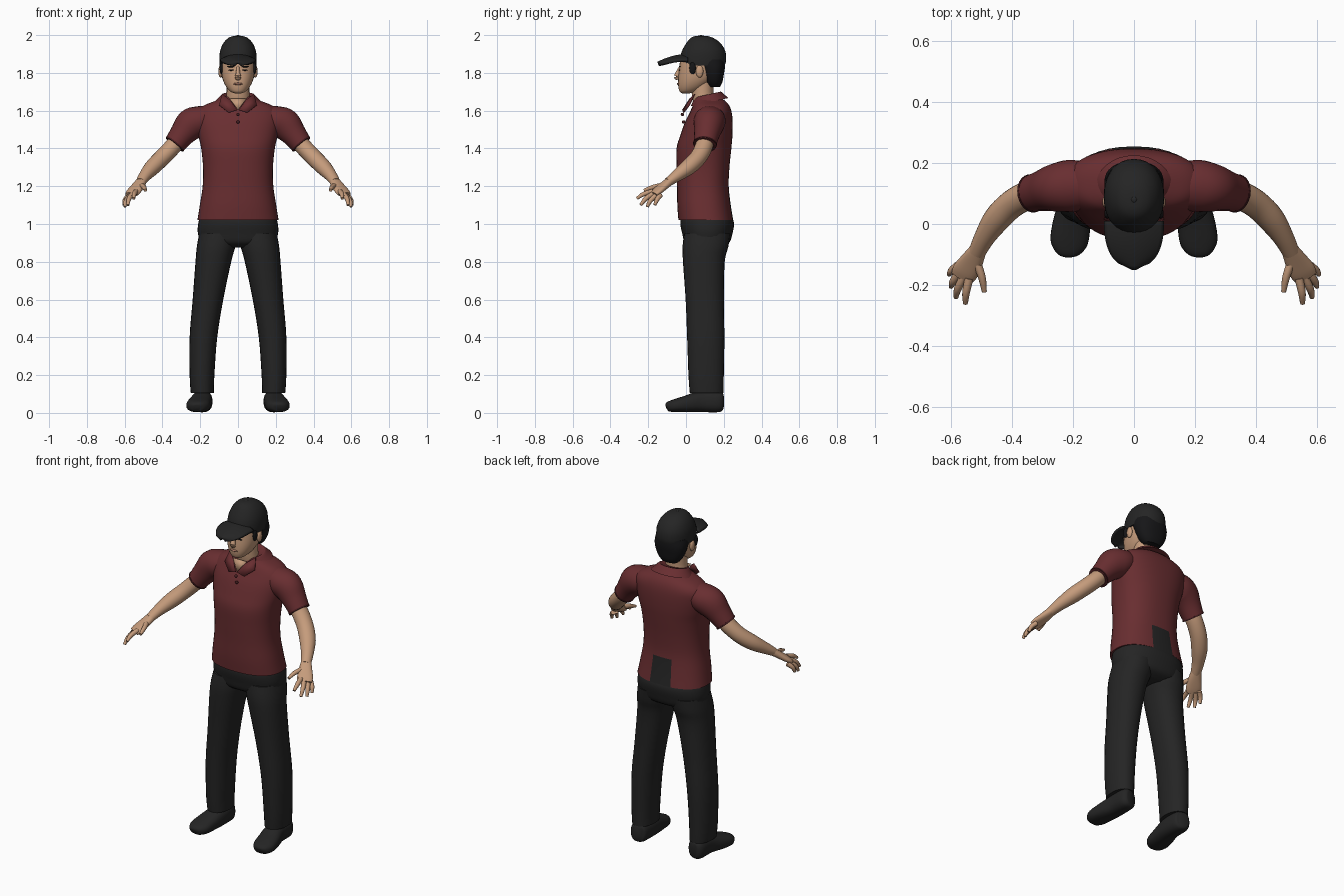
import bpy, bmesh, math
from mathutils import Vector

if "Cube" in bpy.data.objects:
    bpy.data.objects.remove(bpy.data.objects["Cube"])


def material(name, rgb):
    m = bpy.data.materials.new(name)
    m.use_nodes = True
    m.diffuse_color = (*rgb, 1)
    bsdf = next(n for n in m.node_tree.nodes if n.type == "BSDF_PRINCIPLED")
    bsdf.inputs["Base Color"].default_value = (*rgb, 1)
    bsdf.inputs["Roughness"].default_value = 0.8
    return m


SHIRT = material("dark red cloth", (.14, .027, .03))
SEAM = material("deep red trim", (.06, .012, .014))
BLACK = material("black cloth", (.018, .018, .018))
HAIR = material("black hair", (.008, .008, .009))
SKIN = material("skin", (.56, .33, .2))
LIPS = material("lips", (.4, .19, .13))


def finish(name, bm, mats, mirror=False, angle=50):
    bmesh.ops.recalc_face_normals(bm, faces=bm.faces)
    mesh = bpy.data.meshes.new(name)
    bm.to_mesh(mesh)
    bm.free()
    obj = bpy.data.objects.new(name, mesh)
    bpy.context.collection.objects.link(obj)
    for m in mats:
        mesh.materials.append(m)
    bpy.ops.object.select_all(action="DESELECT")
    obj.select_set(True)
    bpy.context.view_layer.objects.active = obj
    bpy.ops.object.shade_smooth_by_angle(angle=math.radians(angle))
    if mirror:
        obj.modifiers.new("Mirror", "MIRROR")
    return obj


def smooth_rows(rows, steps):
    """Catmull-Rom interpolation of every value in the rows."""
    out = []
    for i in range(len(rows) - 1):
        p = [rows[max(0, min(len(rows) - 1, i + k))] for k in (-1, 0, 1, 2)]
        for s in range(steps):
            t = s / steps
            out.append([b + t / 2 * (c - a + t * (2 * a - 5 * b + 4 * c - d + t * (3 * (b - c) + d - a)))
                        for a, b, c, d in zip(*p)])
    return out + [list(rows[-1])]


def loft(name, mats, rows, upright=False, mirror=False, segs=24, power=2, steps=4, tilt=0, rule=None):
    """Skin rings (x, y, z, width radius, other radius) along a path or straight up."""
    rows = smooth_rows(rows, steps)
    bm = bmesh.new()
    rings = []
    for i, (x, y, z, ra, rb) in enumerate(rows):
        a, b = Vector((1, 0, 0)), Vector((0, 1, tilt))
        if not upright:
            t = Vector(rows[min(i + 1, len(rows) - 1)][:3]) - Vector(rows[max(i - 1, 0)][:3])
            a = t.cross(Vector((0, 0, 1))).normalized()
            b = a.cross(t).normalized()
        ring = []
        for k in range(segs):
            u = math.tau * k / segs
            c, s = math.cos(u), math.sin(u)
            ca = math.copysign(abs(c) ** (2 / power), c)
            sb = math.copysign(abs(s) ** (2 / power), s)
            ring.append(bm.verts.new(Vector((x, y, z)) + a * ra * ca + b * rb * sb))
        rings.append(ring)
    for lo, hi in zip(rings, rings[1:]):
        for k in range(segs):
            n = (k + 1) % segs
            bm.faces.new((lo[k], lo[n], hi[n], hi[k]))
    bm.faces.new(rings[0])
    bm.faces.new(rings[-1])
    if rule:
        for f in bm.faces:
            f.material_index = rule(f.calc_center_median())
    return finish(name, bm, mats, mirror)


def stack(name, mats, rows, cx=0, **kw):
    """Upright loft from rows (z, inner x, outer x, front y, back y)."""
    rows = [((l + r) / 2, (f + b) / 2, z, (r - l) / 2, (b - f) / 2) for z, l, r, f, b in rows]
    return loft(name, mats, rows, upright=True, **kw)


def body(name, mats, rows, **kw):
    """Centred upright loft from rows (z, half width, front y, back y)."""
    return stack(name, mats, [(z, -w, w, f, b) for z, w, f, b in rows], **kw)


def blob(name, mat, centre, radii, mirror=False):
    bm = bmesh.new()
    bmesh.ops.create_uvsphere(bm, u_segments=16, v_segments=10, radius=1)
    for v in bm.verts:
        v.co = Vector(centre) + Vector(c * r for c, r in zip(v.co, radii))
    return finish(name, bm, [mat], mirror)


def plate(name, mat, points, thick=.006, mirror=False):
    bm = bmesh.new()
    bm.faces.new([bm.verts.new(p) for p in points])
    obj = finish(name, bm, [mat], mirror)
    obj.modifiers.new("Thickness", "SOLIDIFY").thickness = thick
    return obj


# Shirt, with the hem ridden up at the middle of the back
def shirt_colour(c):
    return 1 if abs(c.x) < .06 and c.y > .15 and c.z < 1.17 else 0


body("shirt_body", [SHIRT, BLACK], [
    (1.02, .215, -.04, .25), (1.1, .202, -.046, .237), (1.2, .187, -.047, .226),
    (1.3, .185, -.05, .23), (1.4, .195, -.05, .24), (1.47, .21, -.03, .246),
    (1.54, .222, -.005, .247), (1.59, .22, .02, .242), (1.625, .185, .035, .23),
    (1.65, .125, .045, .21), (1.665, .085, .05, .185)],
    segs=48, power=2.35, rule=shirt_colour)
loft("sleeve", [SHIRT], [
    (.13, .125, 1.57, .07, .06), (.2, .125, 1.548, .085, .078), (.25, .12, 1.525, .08, .085),
    (.295, .11, 1.475, .068, .068), (.335, .1, 1.422, .06, .057)], mirror=True)
loft("sleeve_hem", [SEAM], [
    (.331, .101, 1.427, .063, .06), (.336, .1, 1.421, .063, .06)], mirror=True, steps=1)

# Collar, open neck and buttons
body("collar", [SHIRT], [
    (1.645, .125, .025, .225), (1.665, .105, .035, .205), (1.685, .085, .045, .185),
    (1.68, .075, .05, .175)], tilt=.22, segs=32)
plate("open_neck", SKIN, [(-.045, .017, 1.665), (0, -.012, 1.605), (.045, .017, 1.665)])
plate("collar_flap", SHIRT, [(.085, .045, 1.69), (.04, .012, 1.655), (.005, -.02, 1.605),
                             (.05, -.016, 1.59), (.1, .015, 1.63)], mirror=True)
for z, y in ((1.58, -.025), (1.54, -.012)):
    blob("shirt_button", SEAM, (0, y + (.006 if z > 1.56 else 0), z), (.009, .009, .009))

# Trousers
body("trouser_hips", [BLACK], [
    (.875, .1, .04, .18), (.9, .19, -.005, .228), (.95, .212, -.02, .246),
    (1.0, .211, -.03, .254), (1.04, .2, -.025, .243), (1.12, .17, 0, .21)],
    segs=36, power=2.3)
stack("trouser_leg", [BLACK], [
    (.105, .128, .25, .02, .198), (.2, .125, .256, .013, .2), (.4, .11, .256, .006, .203),
    (.6, .078, .24, -.002, .2), (.8, .036, .225, -.016, .205), (.88, .014, .218, -.018, .224),
    (.95, .0, .205, -.01, .235)], mirror=True, power=2.2)

# Shoes, heel to toe, turned slightly out
loft("shoe", [BLACK], [
    (.188, .196, .06, .025, .04), (.19, .175, .06, .049, .056), (.19, .08, .06, .055, .056),
    (.204, .0, .047, .062, .044), (.213, -.06, .038, .061, .034),
    (.218, -.095, .033, .04, .025), (.219, -.105, .03, .015, .012)], mirror=True, power=2.5)

# Arms and hands
loft("arm", [SKIN], [
    (.3, .105, 1.46, .045, .045), (.345, .095, 1.41, .047, .045), (.4, .065, 1.353, .046, .044),
    (.45, .015, 1.303, .044, .042), (.49, -.045, 1.258, .034, .032),
    (.515, -.095, 1.222, .028, .023)], mirror=True)
loft("palm", [SKIN], [
    (.508, -.08, 1.232, .027, .022), (.53, -.12, 1.2, .037, .02), (.552, -.155, 1.172, .043, .017),
    (.564, -.175, 1.156, .038, .013)], mirror=True, power=2.3)
fingers = {
    "thumb": ((.515, -.125, 1.205), (.498, -.175, 1.195), (.49, -.222, 1.178)),
    "index_finger": ((.54, -.178, 1.172), (.55, -.225, 1.158), (.552, -.26, 1.135)),
    "middle_finger": ((.557, -.172, 1.16), (.577, -.212, 1.135), (.583, -.24, 1.1)),
    "ring_finger": ((.57, -.155, 1.153), (.592, -.188, 1.124), (.599, -.205, 1.091)),
    "little_finger": ((.575, -.135, 1.152), (.597, -.153, 1.13), (.605, -.165, 1.1)),
}
for name, path in fingers.items():
    radii = (.014, .0125, .008)
    loft(name, [SKIN], [(*p, r, r) for p, r in zip(path, radii)], mirror=True, segs=10)

# Neck and head
body("neck", [SKIN], [(1.6, .075, .05, .17), (1.66, .064, .035, .15), (1.7, .06, .03, .145),
                      (1.78, .06, .03, .15)])
body("head", [SKIN], [
    (1.692, .018, -.022, .02), (1.702, .042, -.034, .06), (1.73, .065, -.041, .11),
    (1.77, .082, -.041, .15), (1.82, .09, -.036, .17), (1.87, .09, -.03, .18),
    (1.92, .08, -.01, .17)], segs=32, power=2.2)
loft("nose", [SKIN], [(0, -.03, 1.83, .008, .008), (0, -.043, 1.8, .011, .012),
                      (0, -.05, 1.778, .017, .013), (0, -.042, 1.766, .012, .008)], segs=12)
blob("mouth", LIPS, (0, -.041, 1.742), (.025, .007, .006))
blob("eye", HAIR, (.036, -.035, 1.815), (.014, .004, .004), mirror=True)
blob("eyebrow", HAIR, (.038, -.033, 1.833), (.02, .004, .004), mirror=True)
blob("ear", SKIN, (.092, .072, 1.808), (.012, .02, .033), mirror=True)

# Hair below the cap
body("hair", [HAIR], [
    (1.725, .05, .12, .18), (1.75, .072, .1, .192), (1.79, .09, .085, .2),
    (1.83, .097, .065, .206), (1.87, .094, .03, .205)], segs=32, power=2.3)
blob("sideburn", HAIR, (.088, .035, 1.825), (.009, .018, .032), mirror=True)

# Cap crown, button and curved bill
body("cap_crown", [BLACK], [
    (1.838, .097, -.028, .205), (1.87, .099, -.033, .213), (1.915, .095, -.022, .208),
    (1.955, .079, .0, .185), (1.982, .055, .022, .15), (1.994, .03, .045, .118),
    (1.997, .008, .07, .09)], segs=32, power=2.15)
blob("cap_button", BLACK, (0, .08, 1.995), (.01, .01, .005))
bm = bmesh.new()
bmesh.ops.create_grid(bm, x_segments=16, y_segments=12, size=1)
for v in bm.verts:
    side, t = v.co.x, (v.co.y + 1) / 2
    half = .012 + .083 * math.sqrt(max(0, 1 - t ** 2.6))
    v.co = (side * half, .01 - .157 * t + .012 * side * side * t,
            1.893 - .04 * t * t - .03 * side * side * (1 - t / 2))
bill = finish("cap_bill", bm, [BLACK])
thickness = bill.modifiers.new("Thickness", "SOLIDIFY")
thickness.thickness, thickness.offset = .014, 0
